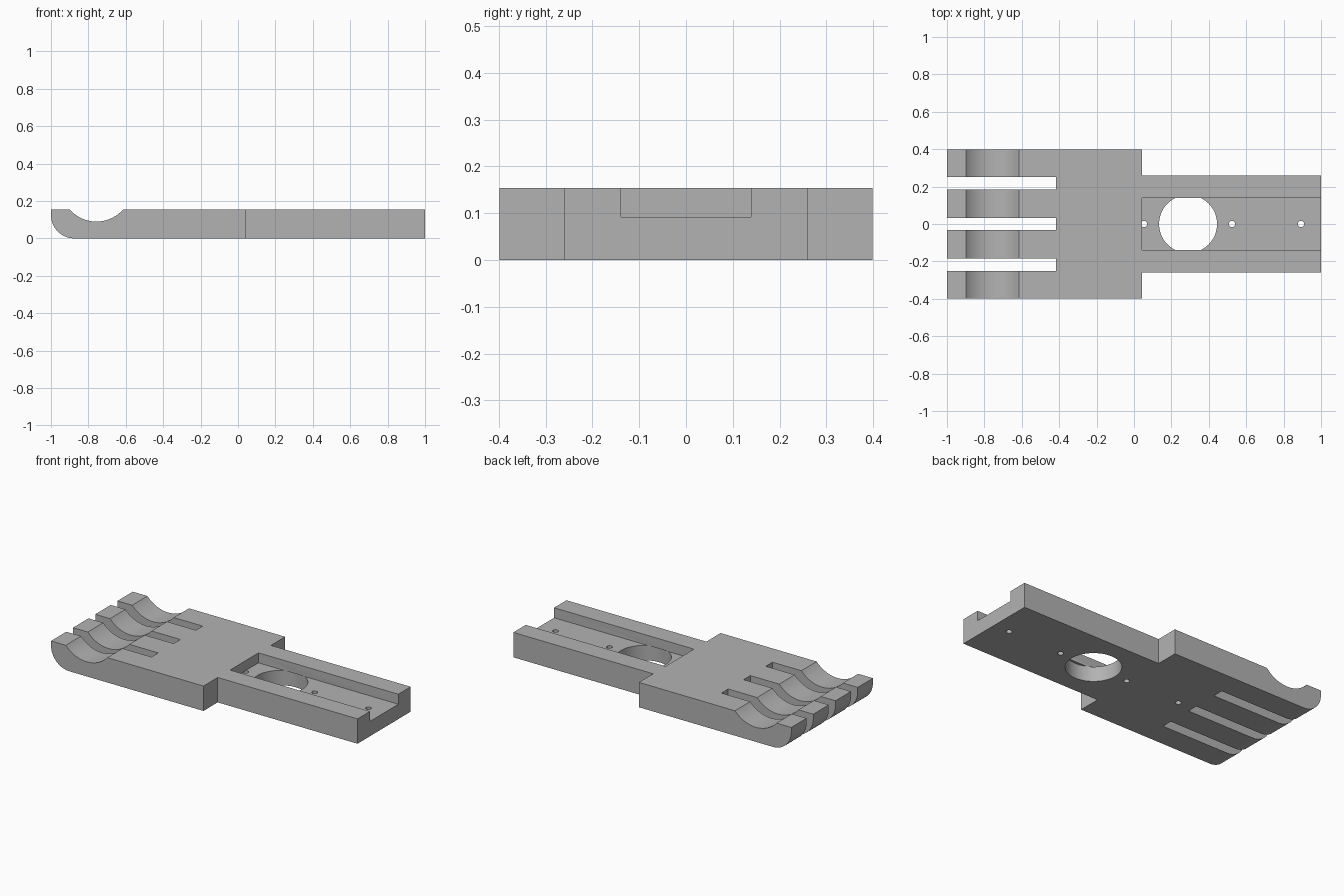
import bpy
import bmesh
from math import sin, cos, pi, asin
from mathutils import Matrix, Vector

cube = bpy.data.objects.get("Cube")
if cube:
    bpy.data.objects.remove(cube, do_unlink=True)

HEIGHT, HALF_WIDTH, FLOOR = 0.154, 0.399, 0.092
STEP_X, NECK_HALF = 0.043, 0.26

grey = bpy.data.materials.new("plain grey")
grey.use_nodes = True
grey.diffuse_color = (0.45, 0.45, 0.45, 1)
grey.node_tree.nodes["Principled BSDF"].inputs["Base Color"].default_value = grey.diffuse_color


def make_object(name, bm):
    bmesh.ops.recalc_face_normals(bm, faces=bm.faces)
    mesh = bpy.data.meshes.new(name)
    bm.to_mesh(mesh)
    bm.free()
    mesh.materials.append(grey)
    obj = bpy.data.objects.new(name, mesh)
    bpy.context.collection.objects.link(obj)
    return obj


def box(name, low, high):
    low, high = Vector(low), Vector(high)
    bm = bmesh.new()
    matrix = Matrix.Translation((low + high) / 2) @ Matrix.Diagonal((high - low).to_4d())
    bmesh.ops.create_cube(bm, size=1, matrix=matrix)
    return make_object(name, bm)


def bore(name, x, radius, sides):
    bottom, top = -0.05, FLOOR + 0.0005
    bm = bmesh.new()
    bmesh.ops.create_cone(bm, cap_ends=True, segments=sides, radius1=radius, radius2=radius,
                          depth=top - bottom, matrix=Matrix.Translation((x, 0, (top + bottom) / 2)))
    return make_object(name, bm)


def arc(cx, cz, radius, start, end, steps):
    angles = [start + (end - start) * i / steps for i in range(steps + 1)]
    return [(cx + radius * cos(a), cz + radius * sin(a)) for a in angles]


# Side profile: rounded lower tip and a round trough across the fingers
half_chord, depth = 0.142, 0.064
trough_r = (half_chord ** 2 + depth ** 2) / (2 * depth)
spread = asin(half_chord / trough_r)
tip_r = 0.125
profile = [(1, 0), (1, HEIGHT)]
profile += arc(-0.757, HEIGHT - depth + trough_r, trough_r, -pi / 2 + spread, -pi / 2 - spread, 28)
profile += [(-1, HEIGHT)]
profile += arc(tip_r - 1, tip_r, tip_r, pi, 1.5 * pi, 16)

bm = bmesh.new()
face = bm.faces.new([bm.verts.new((x, -HALF_WIDTH, z)) for x, z in profile])
swept = bmesh.ops.extrude_face_region(bm, geom=[face])
bmesh.ops.translate(bm, vec=(0, 2 * HALF_WIDTH, 0),
                    verts=[v for v in swept["geom"] if isinstance(v, bmesh.types.BMVert)])
body = make_object("fingered_bracket", bm)

cutters = []
# Side notches that narrow the neck
for side in (-1, 1):
    ys = sorted((side * NECK_HALF, side * 0.6))
    cutters.append(box("neck_notch", (STEP_X, ys[0], -0.1), (1.1, ys[1], 0.3)))
# Slots between the four fingers
for y in (-0.217, 0, 0.217):
    cutters.append(box("finger_slot", (-1.1, y - 0.033, -0.1), (-0.417, y + 0.033, 0.3)))
# Open channel along the neck
cutters.append(box("neck_channel", (STEP_X, -0.139, FLOOR), (1.1, 0.139, 0.3)))
# Large opening and screw holes, bored from below to the channel floor
cutters.append(bore("large_opening", 0.289, 0.155, 64))
for x in (-0.316, 0.053, 0.524, 0.893):
    cutters.append(bore("screw_hole", x, 0.017, 20))

for cutter in cutters:
    cutter.hide_render = True
    mod = body.modifiers.new(cutter.name, "BOOLEAN")
    mod.operation = "DIFFERENCE"
    mod.solver = "EXACT"
    mod.object = cutter

# Bake the cuts and drop the cutters
bpy.context.view_layer.update()
graph = bpy.context.evaluated_depsgraph_get()
cut_mesh = bpy.data.meshes.new_from_object(body.evaluated_get(graph))
body.modifiers.clear()
body.data = cut_mesh
body.data.materials.clear()
body.data.materials.append(grey)
for poly in body.data.polygons:
    poly.material_index = 0
for cutter in cutters:
    bpy.data.objects.remove(cutter, do_unlink=True)

# Smooth the curved surfaces, keep the edges sharp
bpy.ops.object.select_all(action="DESELECT")
body.select_set(True)
bpy.context.view_layer.objects.active = body
bpy.ops.object.shade_smooth_by_angle(angle=pi / 6)
